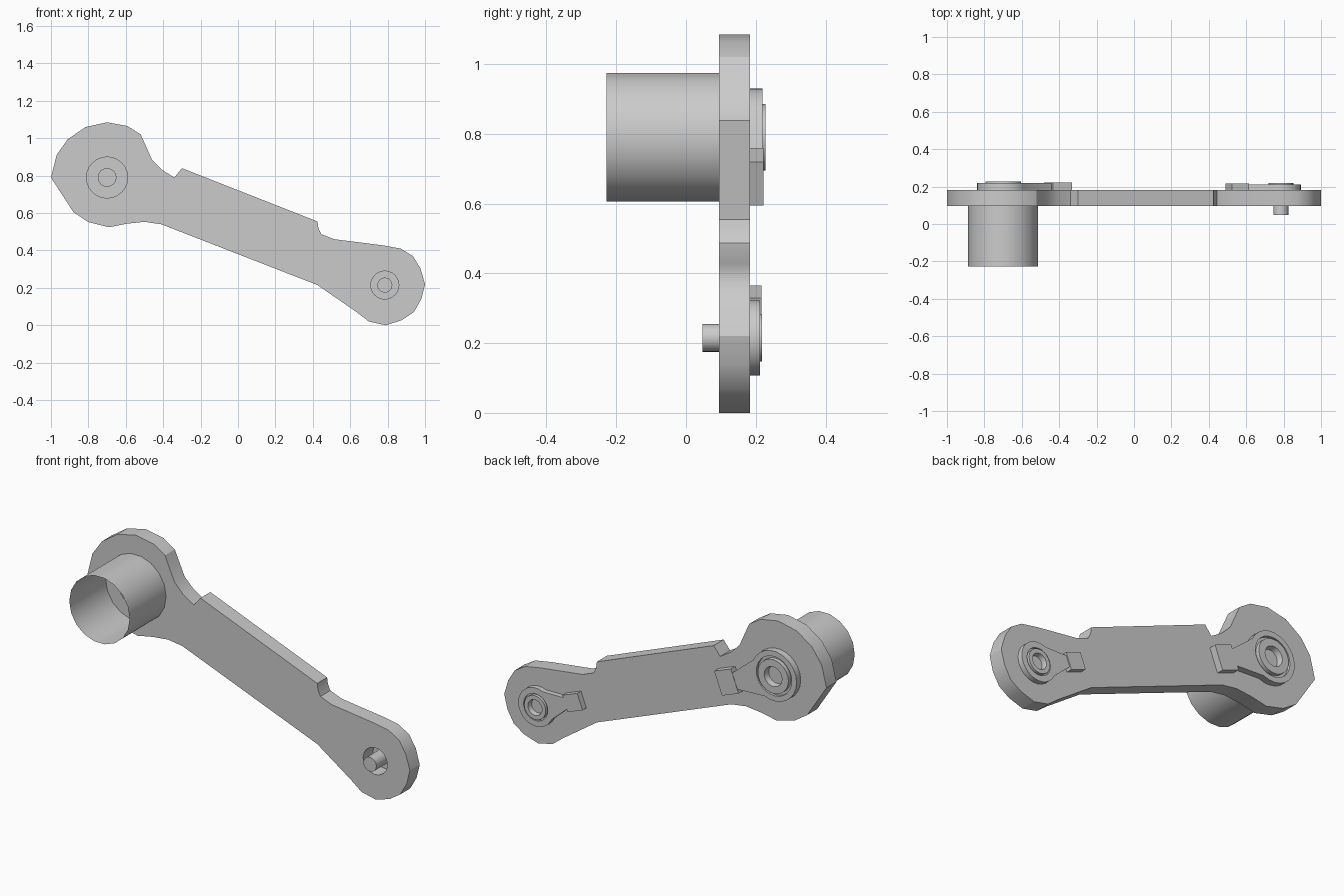
import bpy, bmesh
from math import sin, cos, pi, radians
from mathutils import Vector

if "Cube" in bpy.data.objects:
    bpy.data.objects.remove(bpy.data.objects["Cube"])

grey = bpy.data.materials.new("plain grey")
grey.use_nodes = True
colour = (0.6, 0.6, 0.6, 1)
grey.diffuse_color = colour
grey.node_tree.nodes["Principled BSDF"].inputs["Base Color"].default_value = colour

PLATE_FRONT, PLATE_BACK = 0.095, 0.183
BIG = Vector((-0.7, 0.79))
SMALL = Vector((0.785, 0.215))
SLOPE = radians(-21)


def circle(centre, radius, sides=24, start=0.0, sweep=2 * pi):
    """Points on a circle or, with a shorter sweep, on an arc."""
    steps = sides if sweep == 2 * pi else sides - 1
    return [centre + radius * Vector((cos(start + sweep * i / steps),
                                      sin(start + sweep * i / steps)))
            for i in range(sides)]


def finish(obj, angle=30):
    """Weld, smooth and colour a finished mesh."""
    bm = bmesh.new()
    bm.from_mesh(obj.data)
    bmesh.ops.remove_doubles(bm, verts=bm.verts, dist=0.0001)
    bmesh.ops.recalc_face_normals(bm, faces=bm.faces)
    bm.to_mesh(obj.data)
    bm.free()
    obj.data.materials.clear()
    obj.data.materials.append(grey)
    bpy.ops.object.select_all(action="DESELECT")
    obj.select_set(True)
    bpy.context.view_layer.objects.active = obj
    bpy.ops.object.shade_smooth_by_angle(angle=radians(angle))


def slab(name, loops, front, back):
    """Flat plate from an outline (and holes) in x, z between two depths."""
    curve = bpy.data.curves.new(name, "CURVE")
    curve.dimensions = "2D"
    curve.fill_mode = "BOTH"
    curve.extrude = (back - front) / 2
    for loop in loops:
        spline = curve.splines.new("POLY")
        spline.points.add(len(loop) - 1)
        for point, (x, z) in zip(spline.points, loop):
            point.co = (x, z, 0, 1)
        spline.use_cyclic_u = True
    obj = bpy.data.objects.new(name, curve)
    bpy.context.collection.objects.link(obj)
    obj.location.y = (front + back) / 2
    obj.rotation_euler.x = pi / 2
    bpy.ops.object.select_all(action="DESELECT")
    obj.select_set(True)
    bpy.context.view_layer.objects.active = obj
    bpy.ops.object.convert(target="MESH")
    finish(bpy.context.object)


def lathe(name, centre, profile, sides=24, angle=30):
    """Revolve a (radius, depth) profile around the y axis."""
    bm = bmesh.new()
    verts = [bm.verts.new((r, y, 0)) for r, y in profile]
    edges = [bm.edges.new(pair) for pair in zip(verts, verts[1:])]
    bmesh.ops.spin(bm, geom=verts + edges, cent=(0, 0, 0), axis=(0, 1, 0),
                   angle=2 * pi, steps=sides, use_duplicate=False)
    mesh = bpy.data.meshes.new(name)
    bm.to_mesh(mesh)
    bm.free()
    obj = bpy.data.objects.new(name, mesh)
    obj.location = (centre.x, 0, centre.y)
    bpy.context.collection.objects.link(obj)
    finish(obj, angle)


def terminal(name, centre, heading, ring, hole, neck, start, end, half, top, tab_top):
    """Ring lug with a tapering neck and a wider tab at its end."""
    along = Vector((cos(heading), sin(heading)))
    across = Vector((-along.y, along.x))

    def at(u, v):
        return centre + along * u + across * v

    outline = circle(centre, ring, 20, heading + pi / 4, 1.5 * pi)
    outline += [at(start, -neck), at(start, neck)]
    slab(name + "_lug", [outline, circle(centre, hole)], PLATE_BACK, top)
    tab = [at(start, -half), at(end, -half), at(end, half), at(start, half)]
    slab(name + "_tab", [tab], PLATE_BACK, tab_top)


def pin(name, centre, radius, tip, boss, hole, floor, top):
    """Front pin and back bushing with a blind hole."""
    lathe(name, centre, [
        (0, tip), (radius, tip), (radius, PLATE_BACK), (hole, PLATE_BACK),
        (hole, floor), (boss, floor), (boss, top),
        (radius * 1.1, top), (radius, floor - 0.01), (0, floor - 0.01)])


# Arm plate with a hole at each end
arm = [(-1, .79), (-.97, .91), (-.91, .995), (-.815, 1.06), (-.7, 1.085),
       (-.59, 1.065), (-.52, 1.02), (-.46, .885), (-.405, .83), (-.34, .79),
       (-.3, .84), (.425, .555), (.43, .52), (.445, .487), (.515, .46),
       (.77, .428), (.87, .41), (.935, .37), (.975, .305), (1, .22),
       (.98, .14), (.94, .07), (.875, .027), (.79, 0), (.7, .02),
       (.635, .07), (.425, .215), (-.41, .54), (-.5, .553), (-.595, .543),
       (-.69, .524), (-.8, .552), (-.88, .605)]
slab("arm_plate", [arm, circle(BIG, 0.11), circle(SMALL, 0.075)],
     PLATE_FRONT, PLATE_BACK)

# Open thin sleeve on the front
lathe("front_sleeve", BIG, [(0.1875, -0.228), (0.1875, PLATE_FRONT)], 18)

# Terminals on the back
terminal("large_terminal", BIG, SLOPE, 0.14, 0.11, 0.045, 0.26, 0.37, 0.067, 0.22, 0.222)
terminal("small_terminal", SMALL, SLOPE + pi, 0.108, 0.075, 0.03, 0.2, 0.298, 0.046, 0.212, 0.217)

# Pins through the holes
pin("large_pin", BIG, 0.05, 0.05, 0.095, 0.11, 0.205, 0.228)
pin("small_pin", SMALL, 0.04, 0.048, 0.067, 0.075, 0.2, 0.218)
